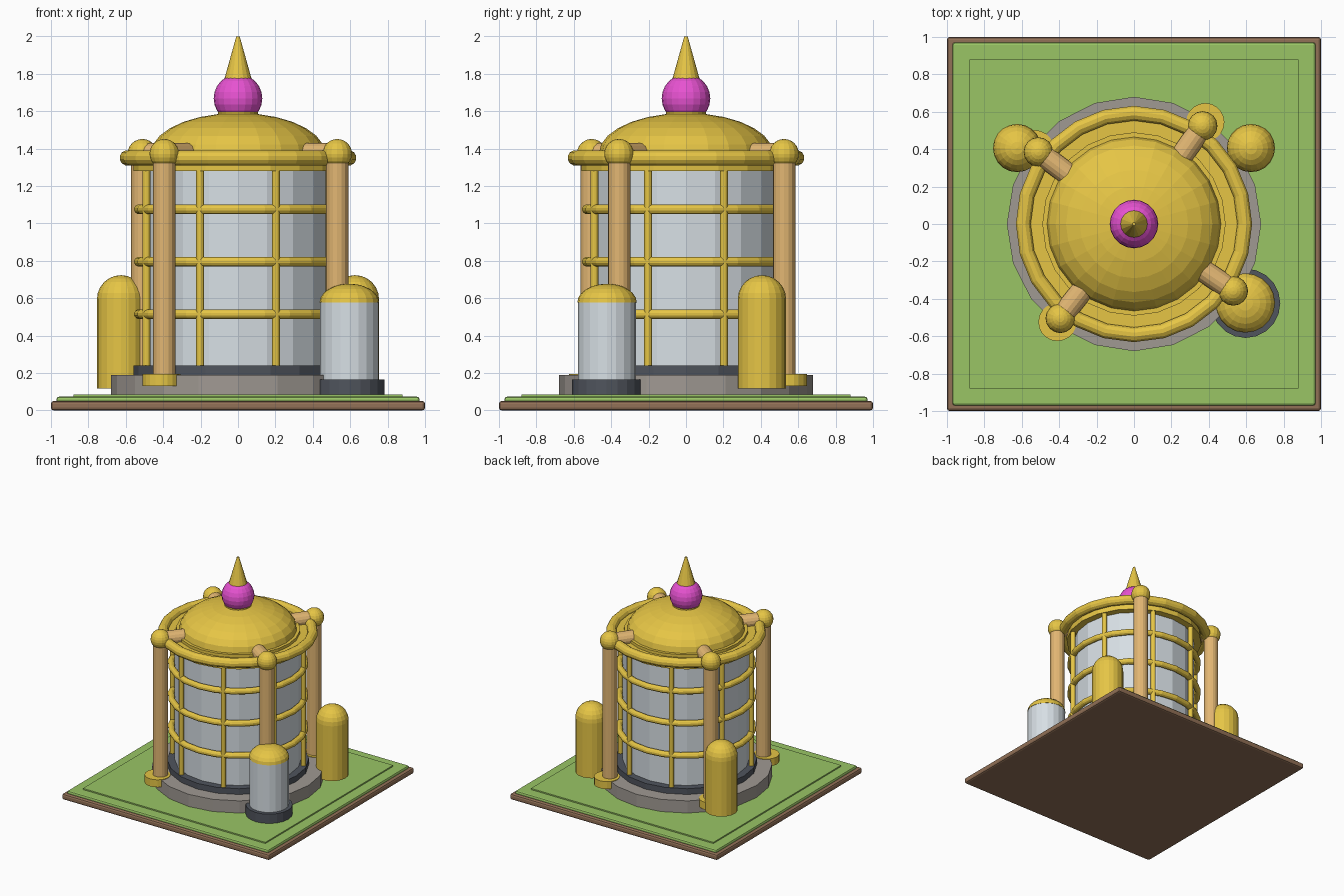
import bpy, bmesh
from math import sin, cos, pi, radians
from mathutils import Matrix, Vector

cube = bpy.data.objects.get("Cube")
if cube:
    bpy.data.objects.remove(cube, do_unlink=True)


def material(name, rgb):
    m = bpy.data.materials.new(name)
    m.use_nodes = True
    m.diffuse_color = (*rgb, 1)
    m.node_tree.nodes["Principled BSDF"].inputs["Base Color"].default_value = (*rgb, 1)
    return m


GOLD = material("gold", (0.79, 0.56, 0.06))
STEEL = material("pale steel", (0.68, 0.74, 0.78))
STONE = material("grey stone", (0.35, 0.32, 0.29))
DARK = material("dark metal", (0.08, 0.09, 0.11))
TAN = material("tan wood", (0.76, 0.47, 0.17))
PINK = material("magenta", (0.85, 0.09, 0.68))
GRASS = material("grass green", (0.32, 0.56, 0.13))
SOIL = material("brown soil", (0.29, 0.165, 0.095))


def finish(name, bm, mat):
    bmesh.ops.recalc_face_normals(bm, faces=bm.faces)
    mesh = bpy.data.meshes.new(name)
    bm.to_mesh(mesh)
    bm.free()
    mesh.materials.append(mat)
    obj = bpy.data.objects.new(name, mesh)
    bpy.context.collection.objects.link(obj)
    return obj


def lathe(name, mat, profile, x=0, y=0, sides=20):
    """Revolve (radius, z) points about a vertical axis, closing both ends."""
    bm = bmesh.new()
    rings = []
    for r, z in profile:
        if r < 1e-4:
            rings.append([bm.verts.new((x, y, z))])
        else:
            rings.append([bm.verts.new((x + r * cos(2 * pi * i / sides),
                                        y + r * sin(2 * pi * i / sides), z))
                          for i in range(sides)])
    for a, b in zip(rings, rings[1:]):
        for i in range(sides):
            j = (i + 1) % sides
            if len(b) == 1:
                bm.faces.new((a[i], a[j], b[0]))
            elif len(a) == 1:
                bm.faces.new((a[0], b[j], b[i]))
            else:
                bm.faces.new((a[i], a[j], b[j], b[i]))
    for ring in (rings[0], rings[-1]):
        if len(ring) > 1:
            bm.faces.new(ring)
    return finish(name, bm, mat)


def arc(radius, height, z, steps, start=0):
    """Elliptical profile from angle start up to the pole."""
    angles = [start + (pi / 2 - start) * i / steps for i in range(steps + 1)]
    return [(radius * cos(a), z + height * sin(a)) for a in angles]


def drum(name, mat, r, z0, z1, x=0, y=0, sides=20):
    return lathe(name, mat, [(r, z0), (r, z1)], x, y, sides)


def ball(name, mat, r, z, x=0, y=0, sides=16):
    return lathe(name, mat, arc(r, r, z, 12, -pi / 2), x, y, sides)


def torus(name, mat, major, minor, z, sides=24, around=12):
    bm = bmesh.new()
    grid = []
    for i in range(sides):
        a = 2 * pi * i / sides
        ring = []
        for k in range(around):
            b = 2 * pi * (k + 0.5) / around
            r = major + minor * cos(b)
            ring.append(bm.verts.new((r * cos(a), r * sin(a), z + minor * sin(b))))
        grid.append(ring)
    for i in range(sides):
        for k in range(around):
            i2, k2 = (i + 1) % sides, (k + 1) % around
            bm.faces.new((grid[i][k], grid[i2][k], grid[i2][k2], grid[i][k2]))
    return finish(name, bm, mat)


def slab(name, mat, half, z0, z1, bevel):
    bm = bmesh.new()
    bmesh.ops.create_cube(bm, size=1, matrix=Matrix.Translation((0, 0, (z0 + z1) / 2))
                          @ Matrix.Diagonal((2 * half, 2 * half, z1 - z0, 1)))
    obj = finish(name, bm, mat)
    mod = obj.modifiers.new("soft edge", "BEVEL")
    mod.width, mod.segments = bevel, 2
    return obj


def rod(name, mat, start, end, r, sides=16):
    start, end = Vector(start), Vector(end)
    axis = end - start
    bm = bmesh.new()
    bmesh.ops.create_cone(bm, cap_ends=True, segments=sides, radius1=r, radius2=r,
                          depth=axis.length,
                          matrix=Matrix.Translation((start + end) / 2)
                          @ axis.to_track_quat("Z", "Y").to_matrix().to_4x4())
    return finish(name, bm, mat)


# Ground
slab("soil_base", SOIL, 1.0, 0, 0.05, 0.015)
slab("lawn", GRASS, 0.97, 0.04, 0.073, 0.012)
slab("lawn_inset", GRASS, 0.88, 0.06, 0.084, 0.001)

# Central building
drum("plinth", STONE, 0.68, 0.08, 0.19)
drum("plinth_collar", DARK, 0.56, 0.19, 0.24)
drum("main_wall", STEEL, 0.50, 0.24, 1.29)
drum("roof_plate", GOLD, 0.56, 1.28, 1.35)
drum("roof_step", GOLD, 0.49, 1.34, 1.375, sides=24)
lathe("roof_dome", GOLD, arc(0.465, 0.215, 1.375, 7), sides=24)
torus("roof_ring", GOLD, 0.592, 0.041, 1.35)

# Cage around the wall
for i in range(3):
    torus(f"cage_ring_{i + 1}", GOLD, 0.53, 0.026, 0.515 + 0.28 * i)
for i in range(8):
    a = radians(22.5 + 45 * i)
    drum(f"cage_bar_{i + 1}", GOLD, 0.021, 0.235, 1.30, 0.53 * cos(a), 0.53 * sin(a), 16)

# Finial
drum("finial_collar", GOLD, 0.107, 1.56, 1.605)
ball("finial_ball", PINK, 0.13, 1.668, sides=20)
lathe("finial_spike", GOLD, [(0.072, 1.775), (0.009, 2.0)], sides=16)

# Columns with feet, caps and roof beams
for i, deg in enumerate((55, 143, 232, 326)):
    c, s = cos(radians(deg)), sin(radians(deg))
    x, y = 0.64 * c, 0.64 * s
    drum(f"column_foot_{i + 1}", GOLD, 0.102, 0.13, 0.195, 0.665 * c, 0.665 * s)
    drum(f"column_{i + 1}", TAN, 0.06, 0.15, 1.37, x, y, 16)
    ball(f"column_cap_{i + 1}", GOLD, 0.079, 1.372, x, y)
    rod(f"roof_beam_{i + 1}", TAN, (x, y, 1.37), (0.44 * c, 0.44 * s, 1.37), 0.06)

# Gold tanks at the back
for name, x in (("left", 0.625), ("right", -0.625)):
    lathe(f"gold_tank_{name}", GOLD, [(0.129, 0.118)] + arc(0.129, 0.128, 0.595, 6),
          x, 0.406, 20)

# Steel tank at the front
drum("steel_tank_base", DARK, 0.185, 0.08, 0.165, 0.597, -0.424)
drum("steel_tank", STEEL, 0.156, 0.16, 0.585, 0.595, -0.422)
lathe("steel_tank_cap", GOLD, arc(0.159, 0.10, 0.577, 6), 0.595, -0.422)
